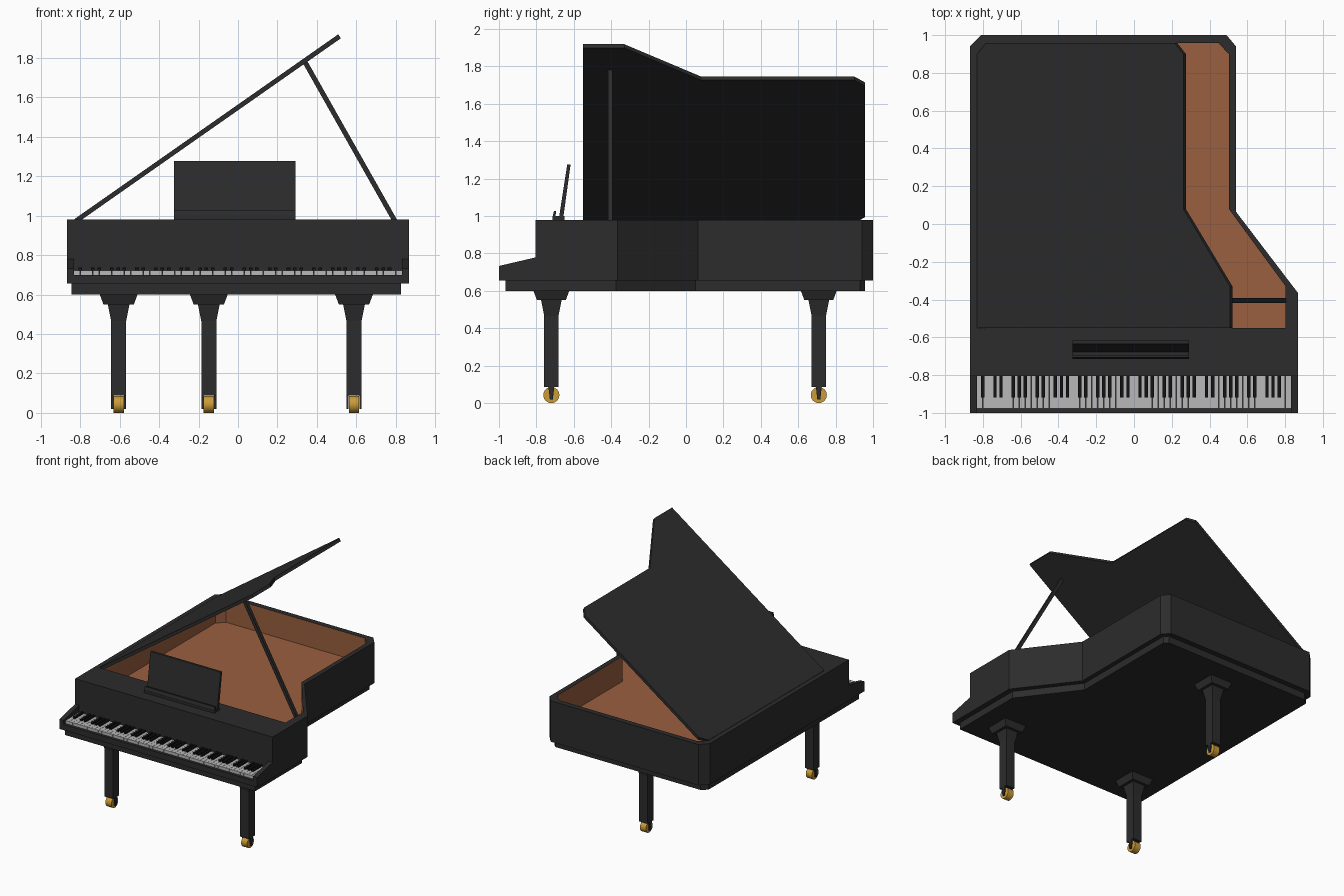
import bpy, bmesh, math
from mathutils import Matrix, Vector

if "Cube" in bpy.data.objects:
    bpy.data.objects.remove(bpy.data.objects["Cube"])


def material(name, rgb):
    m = bpy.data.materials.new(name)
    m.diffuse_color = (*rgb, 1)
    m.use_nodes = True
    m.node_tree.nodes["Principled BSDF"].inputs["Base Color"].default_value = m.diffuse_color
    return m


BLACK = material("black_lacquer", (0.025, 0.025, 0.025))
EBONY = material("ebony", (0.006, 0.006, 0.006))
WOOD = material("warm_wood", (0.32, 0.115, 0.05))
IVORY = material("ivory", (0.48, 0.48, 0.48))
BRASS = material("brass", (0.6, 0.33, 0.04))


def finish(name, bm, *mats):
    bmesh.ops.recalc_face_normals(bm, faces=bm.faces)
    me = bpy.data.meshes.new(name)
    bm.to_mesh(me)
    bm.free()
    ob = bpy.data.objects.new(name, me)
    bpy.context.collection.objects.link(ob)
    for m in mats:
        me.materials.append(m)
    return ob


def loft(bm, loops):
    """Closed solid through matching loops of points; returns end cap and side faces."""
    rings = [[bm.verts.new(p) for p in lp] for lp in loops]
    n = len(rings[0])
    sides = [[bm.faces.new((a[i], a[(i + 1) % n], b[(i + 1) % n], b[i])) for i in range(n)]
             for a, b in zip(rings, rings[1:])]
    bm.faces.new(rings[0])
    return bm.faces.new(rings[-1]), sides


def at_z(pts, z):
    return [(x, y, z) for x, y in pts]


def prism_z(name, pts, z0, z1, mat):
    bm = bmesh.new()
    loft(bm, [at_z(pts, z0), at_z(pts, z1)])
    return finish(name, bm, mat)


def prism_x(name, pts, x0, x1, mat):
    bm = bmesh.new()
    loft(bm, [[(x, y, z) for y, z in pts] for x in (x0, x1)])
    return finish(name, bm, mat)


def add_box(bm, x0, x1, y0, y1, z0, z1):
    rect = [(x0, y0), (x1, y0), (x1, y1), (x0, y1)]
    loft(bm, [at_z(rect, z0), at_z(rect, z1)])


def box(name, dims, mat):
    bm = bmesh.new()
    add_box(bm, *dims)
    return finish(name, bm, mat)


# Case: outer prism with a wood-lined pocket
outer = [(-.868, -.805), (.868, -.805), (.868, -.365), (.54, .065),
         (.54, .94), (.49, 1), (-.81, 1), (-.868, .94)]
inner = [(-.83, -.55), (.803, -.55), (.803, -.33), (.502, .08),
         (.502, .90), (.447, .957), (-.775, .957), (-.83, .90)]
bm = bmesh.new()
floor, sides = loft(bm, [at_z(outer, .655), at_z(outer, .98), at_z(inner, .98), at_z(inner, .78)])
for f in [floor] + sides[2]:
    f.material_index = 1
finish("case", bm, BLACK, WOOD)

# Underside base, slightly inset
base = [(-.843, -.965), (.827, -.965), (.827, -.375), (.505, .05),
        (.505, .93), (.475, .958), (-.80, .958), (-.843, .92)]
prism_z("base", base, .60, .656, BLACK)

# Key bed and sloping cheeks
box("key_bed", (-.868, .868, -1, -.80, .655, .70), BLACK)
cheek = [(-1, .655), (-1, .733), (-.80, .78), (-.80, .655)]
prism_x("left_cheek", cheek, -.868, -.832, BLACK)
prism_x("right_cheek", cheek, .832, .868, BLACK)

# Keyboard: 52 white keys and 36 black keys
pitch = 1.664 / 52
white, black = bmesh.new(), bmesh.new()
for i in range(52):
    x = -.832 + i * pitch
    add_box(white, x + .0008, x + pitch - .0008, -.978, -.80, .695, .723)
    if i % 7 not in (1, 4) and i < 51:      # keyboard starts on A
        xb = x + pitch
        add_box(black, xb - .009, xb + .009, -.918, -.80, .71, .736)
finish("white_keys", white, IVORY)
finish("black_keys", black, EBONY)

# Lid: follows the pocket outline, swung open about the left edge
bm = bmesh.new()
lid_pts = [(x + .83, y) for x, y in inner]
loft(bm, [at_z(lid_pts, -.024), at_z(lid_pts, 0)])
lid = finish("lid", bm, BLACK)
lid.data.transform(Matrix.Translation((-.83, 0, .982)) @ Matrix.Rotation(-math.radians(35), 4, 'Y'))

# Lid prop stick
a, b = Vector((.797, -.405, .97)), Vector((.336, -.405, 1.785))
bm = bmesh.new()
h = .0125
add_box(bm, -h, h, -h, h, 0, (b - a).length)
prop = finish("lid_prop", bm, BLACK)
prop.data.transform(Matrix.Translation(a) @ Matrix.Rotation(math.atan2(b.x - a.x, b.z - a.z), 4, 'Y'))

# Music stand: ledge, lip and leaning desk
sx = (-.325, .292)
prism_x("music_ledge", [(-.715, .975), (-.65, .975), (-.65, 1.0), (-.715, 1.0)], *sx, BLACK)
prism_x("music_lip", [(-.715, .99), (-.70, .99), (-.694, 1.026), (-.706, 1.026)], *sx, BLACK)
prism_x("music_desk", [(-.68, .985), (-.657, .985), (-.617, 1.276), (-.635, 1.276)], *sx, BLACK)


# Legs with flared tops, forks and brass casters
def leg(name, cx, cy):
    def sq(r, z):
        return [(cx + sx_ * r, cy + sy * r, z) for sx_, sy in ((-1, -1), (1, -1), (1, 1), (-1, 1))]
    bm = bmesh.new()
    loft(bm, [sq(r, z) for r, z in ((.038, .087), (.038, .465), (.055, .55), (.077, .55), (.096, .601))])
    finish(name, bm, BLACK)
    fork = bmesh.new()
    for s in (-1, 1):
        loft(fork, [[(cx + s * x, cy + y, z) for y, z in ((-.016, .09), (.016, .09), (.008, .02), (-.008, .02))]
                    for x in (.027, .038)])
    finish(name + "_fork", fork, BLACK)
    wheel = bmesh.new()
    bmesh.ops.create_cone(wheel, cap_ends=True, segments=24, radius1=.043, radius2=.043, depth=.052,
                          matrix=Matrix.Translation((cx, cy, .043)) @ Matrix.Rotation(math.pi / 2, 4, 'Y'))
    ob = finish(name + "_caster", wheel, BRASS)
    bpy.context.view_layer.objects.active = ob
    ob.select_set(True)
    bpy.ops.object.shade_smooth_by_angle(angle=math.radians(35))
    ob.select_set(False)


leg("front_left_leg", -.605, -.72)
leg("front_right_leg", .588, -.72)
leg("back_leg", -.148, .71)
